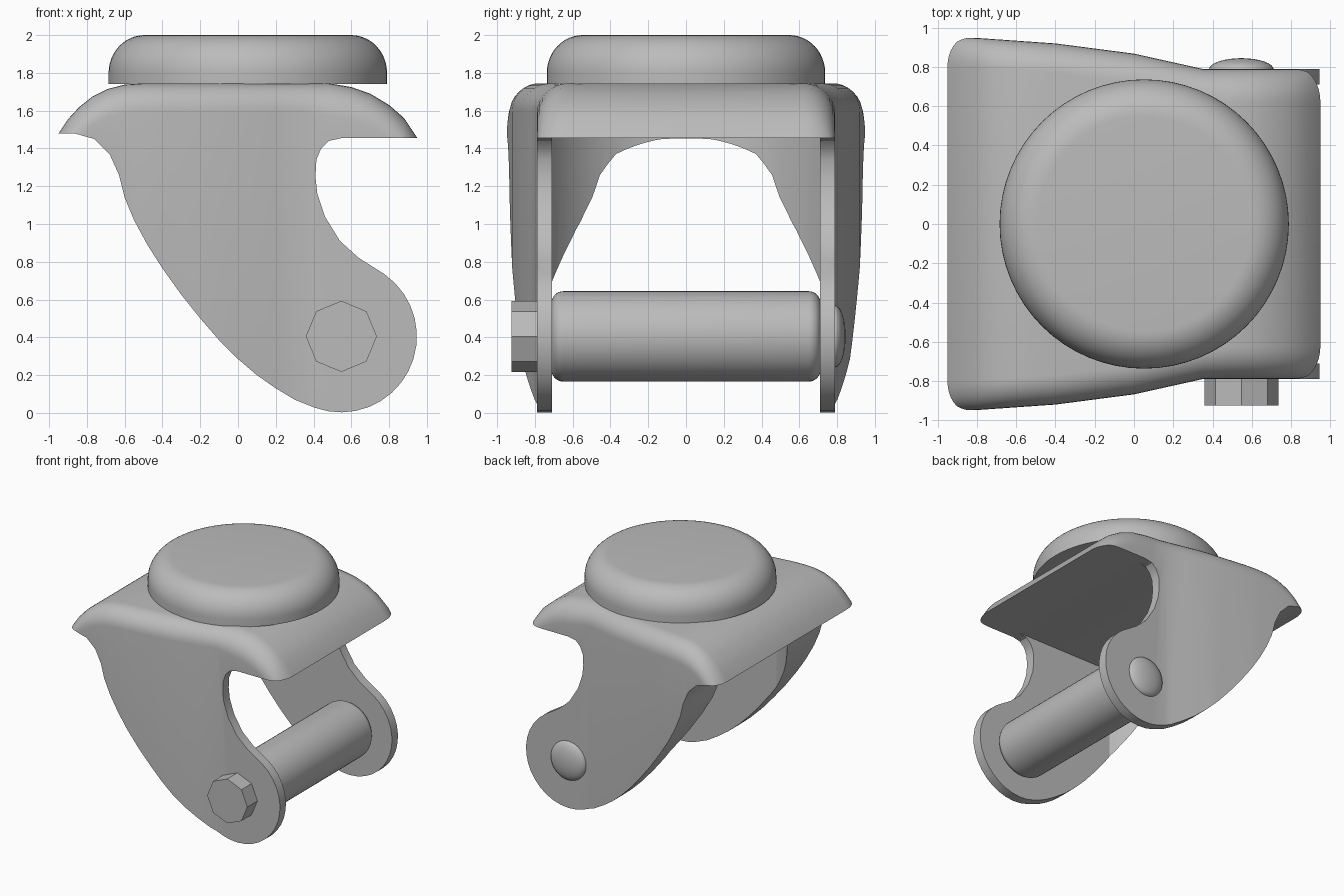
import bpy, bmesh, math
from mathutils import Matrix

cube = bpy.data.objects.get("Cube")
if cube:
    bpy.data.objects.remove(cube)

grey = bpy.data.materials.new("plain grey")
grey.use_nodes = True
grey.diffuse_color = (0.5, 0.5, 0.5, 1)
grey.node_tree.nodes["Principled BSDF"].inputs["Base Color"].default_value = (0.5, 0.5, 0.5, 1)


def finish(name, bm):
    bmesh.ops.remove_doubles(bm, verts=bm.verts, dist=1e-5)
    bmesh.ops.recalc_face_normals(bm, faces=bm.faces)
    mesh = bpy.data.meshes.new(name)
    bm.to_mesh(mesh)
    bm.free()
    mesh.materials.append(grey)
    obj = bpy.data.objects.new(name, mesh)
    bpy.context.collection.objects.link(obj)
    return obj


def smooth(obj, degrees=35):
    bpy.ops.object.select_all(action='DESELECT')
    obj.select_set(True)
    bpy.context.view_layer.objects.active = obj
    bpy.ops.object.shade_smooth_by_angle(angle=math.radians(degrees))


def prism(name, points, direction):
    """Extrude a closed outline of 3D points along a direction."""
    bm = bmesh.new()
    face = bm.faces.new([bm.verts.new(p) for p in points])
    new = bmesh.ops.extrude_face_region(bm, geom=[face])["geom"]
    bmesh.ops.translate(bm, vec=direction, verts=[v for v in new if isinstance(v, bmesh.types.BMVert)])
    return finish(name, bm)


def lathe(name, profile, matrix, steps=64):
    """Revolve (radius, height) points about z, then place the result."""
    bm = bmesh.new()
    verts = [bm.verts.new((r, 0, h)) for r, h in profile]
    edges = [bm.edges.new(pair) for pair in zip(verts, verts[1:])]
    bmesh.ops.spin(bm, geom=verts + edges, axis=(0, 0, 1), cent=(0, 0, 0),
                   angle=math.tau, steps=steps, use_duplicate=False)
    bmesh.ops.transform(bm, matrix=matrix, verts=bm.verts)
    return finish(name, bm)


def interpolate(table, x):
    for (xa, a), (xb, b) in zip(table, table[1:]):
        if x <= xb:
            return a + (b - a) * (x - xa) / (xb - xa)
    return table[-1][1]


def arc(cx, cy, rx, ry, start, end, n=8):
    angles = [math.radians(start + (end - start) * i / n) for i in range(n + 1)]
    return [(cx + rx * math.cos(a), cy + ry * math.sin(a)) for a in angles]


# Housing shell: rounded cross-sections lofted along x
HALF_WIDTH = [(-0.95, 0.95), (-0.8, 0.948), (-0.4, 0.92), (0, 0.868), (0.35, 0.79), (0.95, 0.79)]
TOP = [(-0.95, 1.48), (-0.9, 1.555), (-0.84, 1.62), (-0.77, 1.675), (-0.69, 1.715), (-0.6, 1.738),
       (-0.5, 1.745), (0.48, 1.745), (0.6, 1.725), (0.7, 1.69), (0.8, 1.63), (0.88, 1.56), (0.95, 1.455)]
stations = sorted({x for x, _ in HALF_WIDTH + TOP} | {-0.2, 0.2})
bm = bmesh.new()
rings = []
for x in stations:
    w, t = interpolate(HALF_WIDTH, x), interpolate(TOP, x)
    r = 0.15 if x < 0.4 else 0.17
    half = [(w, -0.1)] + arc(w - r, t - r, r, r, 0, 90)
    section = half + [(-y, z) for y, z in reversed(half)]
    rings.append([bm.verts.new((x, y, z)) for y, z in section])
for a, b in zip(rings, rings[1:]):
    for i in range(len(a)):
        j = (i + 1) % len(a)
        bm.faces.new((a[i], a[j], b[j], b[i]))
bm.faces.new(rings[0])
bm.faces.new(rings[-1])
housing = finish("fork_housing", bm)

# Side silhouette that trims the shell into two curved legs
SIDE = [(-1, 2), (-1, 1.48), (-0.86, 1.478), (-0.76, 1.45), (-0.68, 1.37), (-0.63, 1.26), (-0.6, 1.14),
        (-0.55, 1.02), (-0.48, 0.89), (-0.4, 0.765), (-0.3, 0.625), (-0.2, 0.5), (-0.1, 0.385),
        (0, 0.285), (0.1, 0.2), (0.2, 0.13), (0.3, 0.07)]
SIDE += arc(0.545, 0.405, 0.402, 0.402, -110, 55, 16)
SIDE += [(0.64, 0.82), (0.54, 0.91), (0.46, 1.04), (0.42, 1.16), (0.41, 1.25), (0.415, 1.34),
         (0.44, 1.4), (0.48, 1.44), (0.55, 1.455), (1, 1.455), (1, 2)]
silhouette = prism("silhouette_cutter", [(x, -1.2, z) for x, z in SIDE], (0, 2.4, 0))

# Wheel clearance: slot with a rounded back end
spread = math.degrees(math.asin(0.71 / 0.81))
plan = arc(0.04, 0, 0.81, 0.81, 180 - spread, 180 + spread, 32) + [(1.2, -0.71), (1.2, 0.71)]
clearance = prism("clearance_cutter", [(x, y, -0.3) for x, y in plan], (0, 0, 1.755))

for cutter, operation in ((silhouette, 'INTERSECT'), (clearance, 'DIFFERENCE')):
    mod = housing.modifiers.new(operation.lower(), 'BOOLEAN')
    mod.object, mod.operation, mod.solver = cutter, operation, 'EXACT'
    bpy.context.view_layer.objects.active = housing
    bpy.ops.object.modifier_apply(modifier=mod.name)
for cutter in (silhouette, clearance):
    bpy.data.objects.remove(cutter)
smooth(housing, 30)

# Swivel cap on top
cap = lathe("swivel_cap", [(0, 1.74), (0.737, 1.74), (0.737, 1.8)]
            + arc(0.547, 1.8, 0.19, 0.2, 0, 90, 12) + [(0, 2.0)], Matrix.Translation((0.052, 0, 0)))
smooth(cap)

# Axle parts share a centre line along y
along_y = Matrix.Translation((0.547, 0, 0.405)) @ Matrix.Rotation(math.radians(-90), 4, 'X')
axle = lathe("axle_sleeve", [(0, -0.712)] + arc(0.177, -0.65, 0.062, 0.062, -90, 0)
             + arc(0.177, 0.65, 0.062, 0.062, 0, 90) + [(0, 0.712)], along_y, 48)
smooth(axle)
bolt = lathe("bolt_head", [(0, -0.925), (0.188, -0.925), (0.188, -0.78), (0, -0.78)], along_y, 8)
rivet = lathe("rivet_dome", [(0, 0.78), (0.165, 0.78)] + arc(0, 0.787, 0.165, 0.058, 0, 90), along_y, 32)
smooth(rivet, 50)
